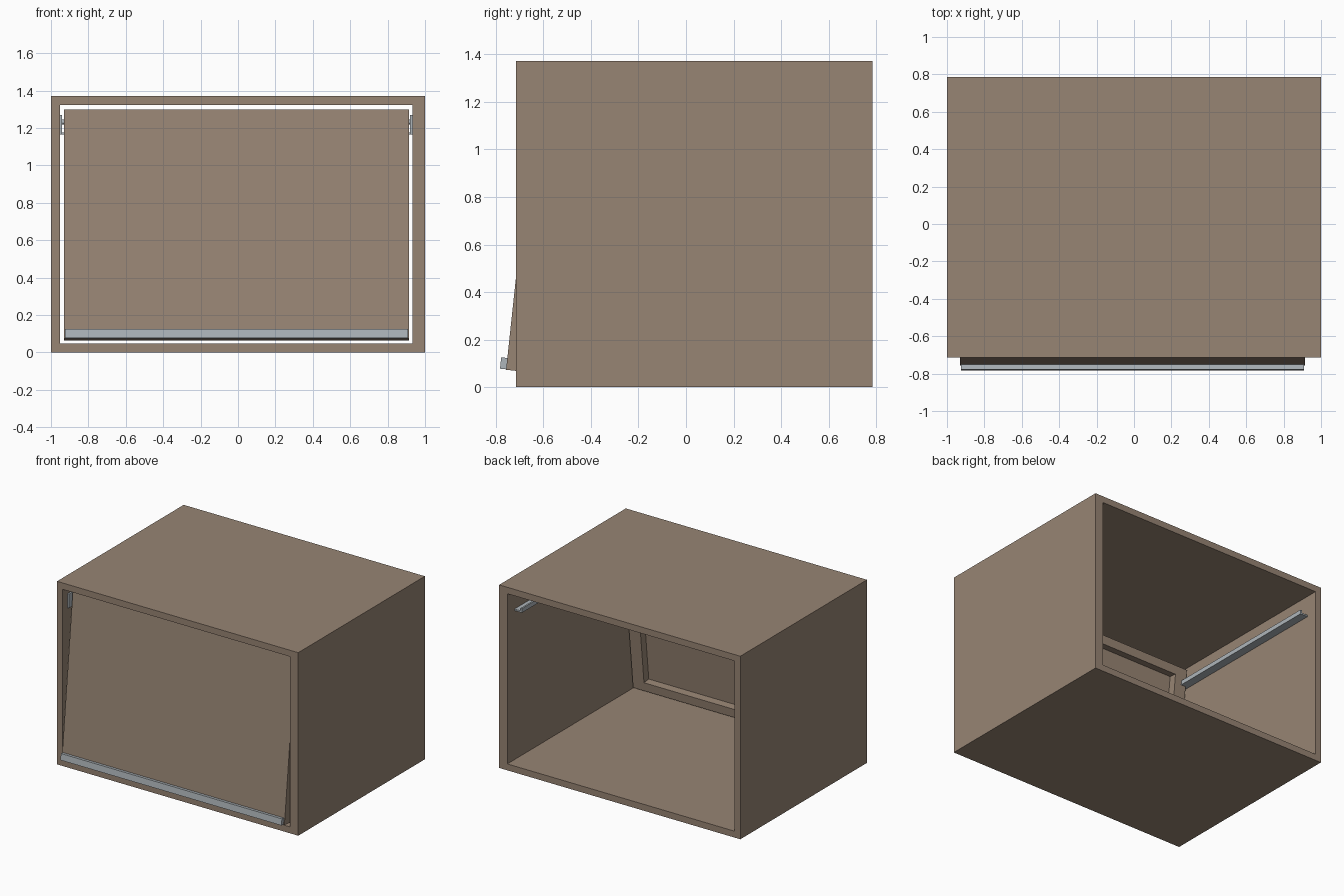
import bpy
import math
from mathutils import Matrix

if "Cube" in bpy.data.objects:
    bpy.data.objects.remove(bpy.data.objects["Cube"])


def material(name, rgb):
    m = bpy.data.materials.new(name)
    m.diffuse_color = (*rgb, 1)
    m.use_nodes = True
    m.node_tree.nodes["Principled BSDF"].inputs["Base Color"].default_value = m.diffuse_color
    return m


WOOD = material("brown_wood", (0.31, 0.232, 0.173))
METAL = material("grey_metal", (0.42, 0.46, 0.49))


def box(name, x, y, z, mat, matrix=None):
    """Box from its (min, max) extents, optionally moved by a matrix."""
    verts = [(a, b, c) for a in x for b in y for c in z]
    faces = [(0, 1, 3, 2), (4, 6, 7, 5), (0, 4, 5, 1),
             (2, 3, 7, 6), (0, 2, 6, 4), (1, 5, 7, 3)]
    return mesh(name, verts, faces, mat, matrix)


def mesh(name, verts, faces, mat, matrix=None):
    me = bpy.data.meshes.new(name)
    me.from_pydata(verts, [], faces)
    if matrix:
        me.transform(matrix)
    me.materials.append(mat)
    ob = bpy.data.objects.new(name, me)
    bpy.context.collection.objects.link(ob)
    return ob


def tube(name, outer, inner, y0, y1, mat, matrix=None):
    """Rectangular ring in x/z, (x0, x1, z0, z1), extruded along y."""
    def loop(r, y):
        return [(r[0], y, r[2]), (r[1], y, r[2]), (r[1], y, r[3]), (r[0], y, r[3])]
    verts = loop(outer, y0) + loop(inner, y0) + loop(outer, y1) + loop(inner, y1)
    faces = []
    for i in range(4):
        j = (i + 1) % 4
        faces += [(i, j, 4 + j, 4 + i), (8 + j, 8 + i, 12 + i, 12 + j),
                  (j, i, 8 + i, 8 + j), (4 + i, 4 + j, 12 + j, 12 + i)]
    return mesh(name, verts, faces, mat, matrix)


# Cabinet shell, open at front and back, with a thicker right wall
LEFT, RIGHT = -0.953, 0.932
tube("cabinet_shell", (-1, 1, 0, 1.372), (LEFT, RIGHT, 0.048, 1.324),
     -0.715, 0.785, WOOD)

# Door leaning back: local origin at its lower front edge
tilt = Matrix.Translation((0, -0.757, 0.073)) @ Matrix.Rotation(math.radians(-6.1), 4, 'X')
DX0, DX1, DH = -0.93, 0.915, 1.232
box("door_panel", (DX0, DX1), (0, 0.02), (0, DH), WOOD, tilt)
tube("door_frame", (DX0, DX1, 0, DH), (DX0 + 0.095, DX1 - 0.095, 0.065, DH - 0.065),
     0.02, 0.077, WOOD, tilt)

# Handle strip along the bottom of the door
box("handle_strip", (-0.924, 0.908), (-0.026, 0), (0.002, 0.05), METAL, tilt)

# Slide rails, front brackets and pivot pins on both walls
for side, wall, d in (("left", LEFT, 1), ("right", RIGHT, -1)):
    def span(a, b):
        return sorted((wall + d * a, wall + d * b))
    box(side + "_rail_base", span(0, 0.062), (-0.6, 0.70), (1.165, 1.177), METAL)
    box(side + "_rail_lip", span(0.05, 0.062), (-0.6, 0.70), (1.177, 1.197), METAL)
    box(side + "_bracket", span(0, 0.012), (-0.66, -0.58), (1.165, 1.27), METAL)
    bpy.ops.mesh.primitive_cylinder_add(
        vertices=16, radius=0.013, depth=0.06,
        location=(wall + d * 0.03, -0.6, 1.232), rotation=(0, math.pi / 2, 0))
    pin = bpy.context.object
    pin.name = side + "_pivot_pin"
    pin.data.materials.append(METAL)
    bpy.ops.object.shade_smooth_by_angle()
